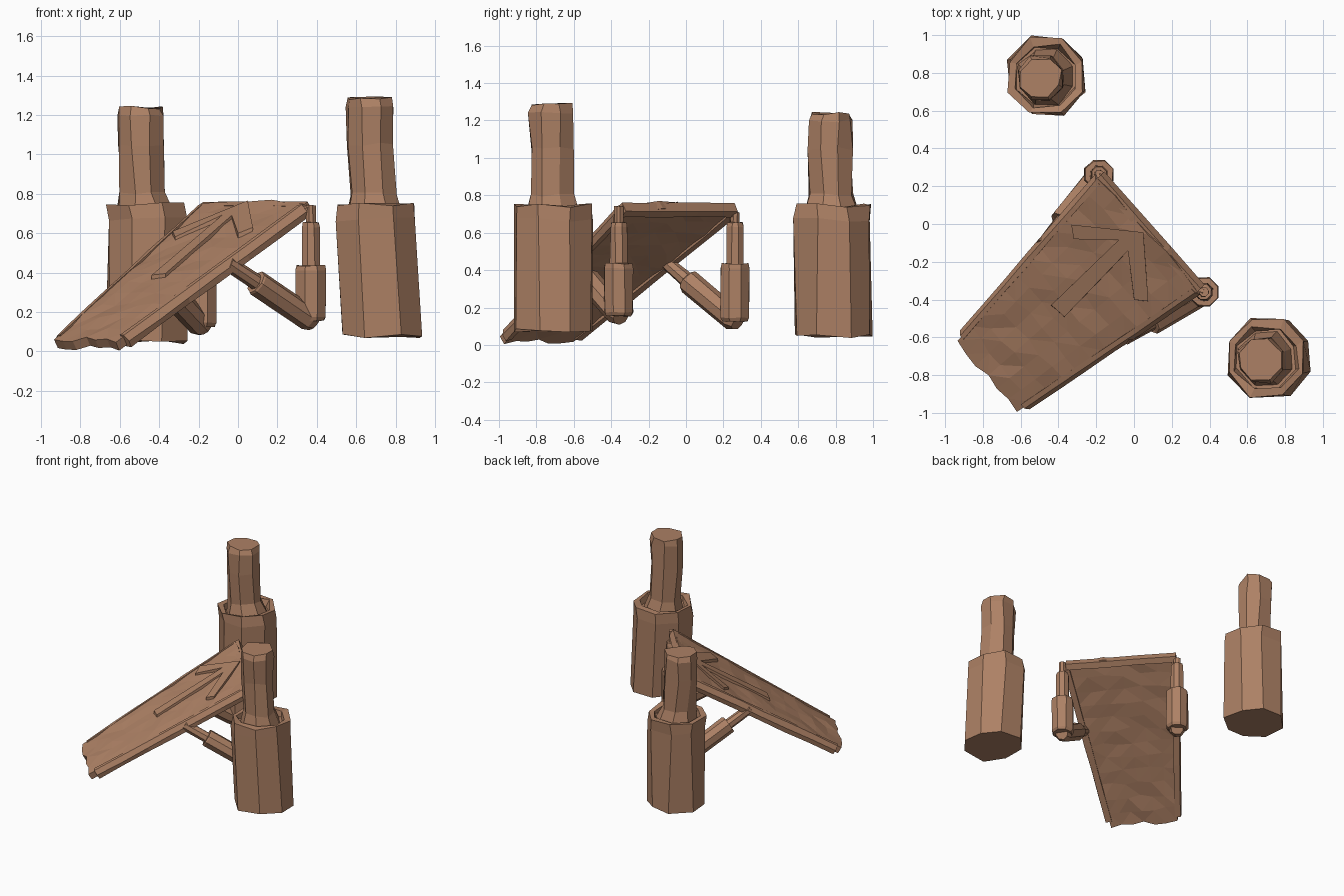
import bpy, bmesh, math, random
from mathutils import Vector as V

if "Cube" in bpy.data.objects:
    bpy.data.objects.remove(bpy.data.objects["Cube"])

random.seed(4)
wood = bpy.data.materials.new("wood")
wood.diffuse_color = (0.42, 0.22, 0.13, 1)
wood.use_nodes = True
wood.node_tree.nodes["Principled BSDF"].inputs["Base Color"].default_value = wood.diffuse_color


def finish(name, bm):
    bmesh.ops.recalc_face_normals(bm, faces=bm.faces)
    me = bpy.data.meshes.new(name)
    bm.to_mesh(me)
    bm.free()
    me.materials.append(wood)
    ob = bpy.data.objects.new(name, me)
    bpy.context.collection.objects.link(ob)
    return ob


def loft(name, rings, wobble=0.0):
    """Join equal-length rings of points into a capped solid."""
    bm = bmesh.new()
    rows = [[bm.verts.new(V(p) + V([random.uniform(-wobble, wobble) for _ in range(3)]))
             for p in ring] for ring in rings]
    n = len(rows[0])
    for a, b in zip(rows, rows[1:]):
        for i in range(n):
            j = (i + 1) % n
            bm.faces.new((a[i], a[j], b[j], b[i]))
    bm.faces.new(rows[0])
    bm.faces.new(rows[-1])
    return finish(name, bm)


def turned(name, stations, axis, wobble=0.004, sides=8):
    """Faceted turned part; stations are (centre, radius) pairs."""
    q = V((0, 0, 1)).rotation_difference(V(axis).normalized())
    rings = []
    for c, r in stations:
        rings.append([V(c) + q @ V((r * math.cos((i + .5) * math.tau / sides),
                                    r * math.sin((i + .5) * math.tau / sides), 0))
                      for i in range(sides)])
    return loft(name, rings, wobble)


# Ramp coordinate system: s runs uphill, w is the sideways offset, h the height off the surface
LOW, HIGH = V((-0.775, -0.805, 0.055)), V((0.08, -0.05, 0.752))
RUN = V((HIGH.x - LOW.x, HIGH.y - LOW.y, 0))
SIDE = V((-RUN.y, RUN.x, 0)).normalized()
UP = (HIGH - LOW).cross(SIDE).normalized()


def on_ramp(s, w, h=0.0):
    return LOW.lerp(HIGH, s) + SIDE * w + UP * h


def half_width(s):
    return 0.245 + 0.15 * s


# Worn ramp board with an uneven surface
bm = bmesh.new()
bmesh.ops.create_grid(bm, x_segments=12, y_segments=6, size=1)
for v in bm.verts:
    s, t = (v.co.x + 1) / 2, v.co.y
    bump = random.uniform(-.006, .006) + 0.008 * (1 - t * t)
    v.co = on_ramp(s + random.uniform(-.012, .012), t * half_width(s), bump)
bmesh.ops.triangulate(bm, faces=bm.faces)
board = finish("ramp_board", bm)
sol = board.modifiers.new("thickness", 'SOLIDIFY')
sol.thickness, sol.offset = 0.05, -1

# Sloped side rails and the cross bar under the upper lip
for label, k in (("left", 1), ("right", -1)):
    rings = []
    for i in range(7):
        s = 0.03 + 0.95 * i / 6
        w = half_width(s)
        rings.append([on_ramp(s, k * (w + dw), h) for dw, h in
                      ((-.02, .008), (.005, .006), (.03, -.03), (.024, -.062), (-.02, -.058))])
    loft("ramp_rail_" + label, rings, 0.003)
loft("ramp_lip", [[on_ramp(s, w, h) for s, h in
                   ((.975, .004), (1.01, .0), (1.01, -.055), (.975, -.06))]
                  for w in (-.4, -.13, .13, .4)], 0.003)

# Raised arrow, outlined in plan and dropped onto the slope
outline = [(-.44, -.43), (-.08, -.085), (-.32, -.08), (-.33, -.005), (.05, -.045),
           (.075, -.41), (0, -.40), (-.03, -.14), (-.37, -.49)]


def drop(p, h):
    d = V((p[0] - LOW.x, p[1] - LOW.y, 0))
    s = d.dot(RUN) / RUN.length_squared
    return V((p[0], p[1], LOW.z + (HIGH.z - LOW.z) * s + h))


loft("ramp_arrow", [[drop(p, h) for p in outline] for h in (-.02, .026)], 0.002)

# Two tall posts: wide sleeve with a recessed rim, narrower core above
posts = {"left": [(-.465, .79), (-.465, .785), (-.495, .77), .045, 1.24],
         "right": [(.735, -.71), (.70, -.71), (.67, -.72), .08, 1.285]}
for label, (foot, mid, top, z0, z1) in posts.items():
    fx, fy = foot
    mx, my = mid
    tx, ty = top
    turned("post_sleeve_" + label,
           [((fx, fy, z0), .215), ((mx, my, .67), .218), ((mx, my, .745), .215),
            ((mx, my, .745), .175), ((mx, my, .70), .16)], (0, 0, 1), .012)
    turned("post_core_" + label,
           [((mx, my, .68), .16), ((mx * .5 + tx * .5, my * .5 + ty * .5, .80), .122),
            ((tx, ty, 1.05), .122), ((tx, ty, z1 - .04), .125), ((tx, ty, z1), .112)],
           (0, 0, 1), .010)

# Telescopic struts under the ramp's upper corners with a second arm angled back underneath
struts = {"left": ((-.185, .262), .125, .71, (-.48, -.105, .44)),
          "right": ((.37, -.36), .155, .74, (-.04, -.60, .44))}
for label, ((x, y), z0, z1, tip) in struts.items():
    p = lambda z: (x, y, z)
    turned("strut_" + label,
           [(p(z0), .07), (p(z0 + .02), .083), (p(.41), .083), (p(.435), .078), (p(.435), .05),
            (p(.63), .048), (p(.655), .042), (p(.655), .026), (p(z1), .026)], (0, 0, 1), .003)
    pin = on_ramp(.97, .37 if label == "left" else -.37, -.03)
    turned("strut_pin_" + label, [(p(z1 - .015), .022), (pin, .022)], pin - V(p(z1 - .015)), .001, 6)
    start, end = V((x, y, z0 + .005)), V(tip)
    at = lambda f: start.lerp(end, f)
    turned("arm_" + label,
           [(at(-.04), .045), (at(.03), .064), (at(.66), .066), (at(.68), .062), (at(.68), .04),
            (at(1.02), .038)], end - start, .003)
